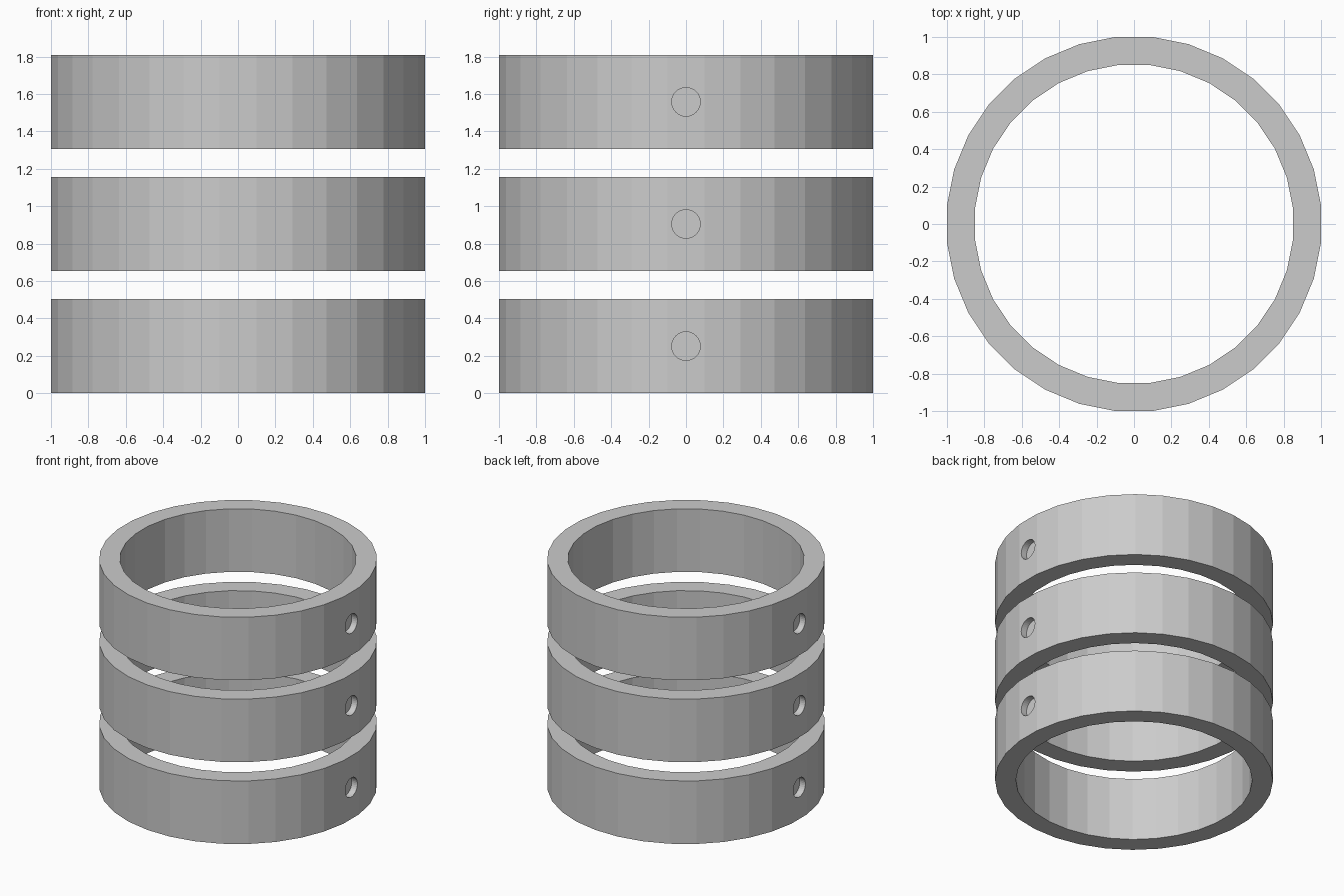
import bpy, bmesh
from math import pi, cos, radians
from mathutils import Matrix, Vector

if "Cube" in bpy.data.objects:
    bpy.data.objects.remove(bpy.data.objects["Cube"])

SIDES = 32
K = 1 / cos(pi / SIDES)          # flats sit on the axes, apothem = 1
R_OUT, R_IN = K, 0.85 * K
HEIGHT, PITCH = 0.503, 0.653
HOLE_R, HOLE_DEPTH = 0.0765, 0.05


def make_object(name, bm):
    bmesh.ops.recalc_face_normals(bm, faces=bm.faces[:])
    mesh = bpy.data.meshes.new(name)
    bm.to_mesh(mesh)
    bm.free()
    obj = bpy.data.objects.new(name, mesh)
    bpy.context.collection.objects.link(obj)
    return obj


def make_ring(name, z):
    # rectangular section spun into a faceted band
    bm = bmesh.new()
    section = [(R_IN, 0), (R_OUT, 0), (R_OUT, HEIGHT), (R_IN, HEIGHT)]
    turn = Matrix.Rotation(pi / SIDES, 3, 'Z')
    verts = [bm.verts.new(turn @ Vector((r, 0, h))) for r, h in section]
    edges = [bm.edges.new((verts[i], verts[(i + 1) % 4])) for i in range(4)]
    bmesh.ops.spin(bm, geom=verts + edges, cent=(0, 0, 0), axis=(0, 0, 1),
                   angle=2 * pi, steps=SIDES, use_merge=False)
    bmesh.ops.remove_doubles(bm, verts=bm.verts[:], dist=1e-4)
    obj = make_object(name, bm)
    obj.location.z = z
    return obj


def make_hole_cutter(name, z):
    # two short plugs, one sunk into each side
    bm = bmesh.new()
    for side in (-1, 1):
        bmesh.ops.create_cone(
            bm, cap_ends=True, segments=32, radius1=HOLE_R, radius2=HOLE_R,
            depth=2 * HOLE_DEPTH,
            matrix=Matrix.Translation((side, 0, HEIGHT / 2))
            @ Matrix.Rotation(radians(90), 4, 'Y'))
    obj = make_object(name, bm)
    obj.location.z = z
    obj.hide_render = True
    obj.hide_set(True)
    return obj


# three stacked bands, each with a blind hole on the left and right
for i, level in enumerate(("lower", "middle", "upper")):
    ring = make_ring(level + "_ring", i * PITCH)
    cut = ring.modifiers.new("side_holes", 'BOOLEAN')
    cut.operation = 'DIFFERENCE'
    cut.solver = 'EXACT'
    cut.object = make_hole_cutter(level + "_hole_cutter", i * PITCH)
